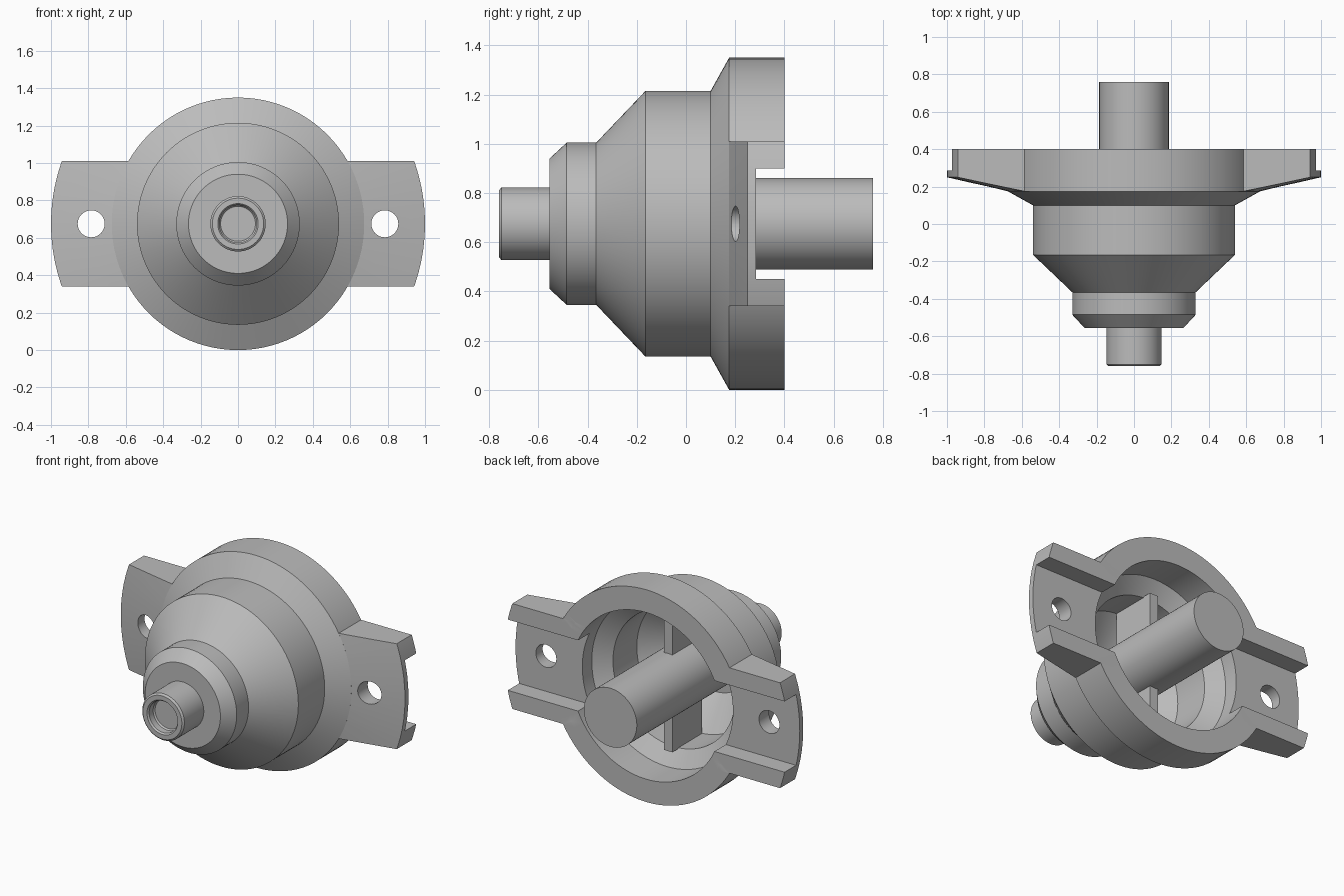
import bpy, bmesh, math
from mathutils import Matrix, Vector

AXIS_Z = 0.675
SEGMENTS = 96

old = bpy.data.objects.get("Cube")
if old:
    bpy.data.objects.remove(old, do_unlink=True)

grey = bpy.data.materials.new("plain grey")
grey.use_nodes = True
grey.diffuse_color = (0.5, 0.5, 0.5, 1)
grey.node_tree.nodes["Principled BSDF"].inputs["Base Color"].default_value = grey.diffuse_color


def make_object(name, bm):
    bmesh.ops.recalc_face_normals(bm, faces=bm.faces)
    mesh = bpy.data.meshes.new(name)
    bm.to_mesh(mesh)
    bm.free()
    mesh.materials.append(grey)
    obj = bpy.data.objects.new(name, mesh)
    bpy.context.collection.objects.link(obj)
    return obj


def lathe(name, profile, closed=False):
    """Turn a (radius, y) profile around the main axis."""
    bm = bmesh.new()
    verts = [bm.verts.new((r, y, AXIS_Z)) for r, y in profile]
    edges = [bm.edges.new(pair) for pair in zip(verts, verts[1:])]
    if closed:
        edges.append(bm.edges.new((verts[-1], verts[0])))
    bmesh.ops.spin(bm, geom=verts + edges, cent=(0, 0, AXIS_Z), axis=(0, 1, 0),
                   angle=math.tau, steps=SEGMENTS, use_merge=False)
    bmesh.ops.remove_doubles(bm, verts=bm.verts, dist=0.0001)
    return make_object(name, bm)


def box(name, center, size):
    bm = bmesh.new()
    bmesh.ops.create_cube(bm, size=1, matrix=Matrix.Translation(center)
                          @ Matrix.Diagonal(Vector(size).to_4d()))
    return make_object(name, bm)


def combine(target, tool, operation):
    """Apply a boolean and discard the tool."""
    mod = target.modifiers.new(operation.lower(), "BOOLEAN")
    mod.object, mod.operation, mod.solver = tool, operation, "EXACT"
    graph = bpy.context.evaluated_depsgraph_get()
    mesh = bpy.data.meshes.new_from_object(target.evaluated_get(graph))
    target.modifiers.clear()
    target.data = mesh
    bpy.data.objects.remove(tool, do_unlink=True)


# Stepped housing, with a bored nozzle in front and an open cavity behind
housing = lathe("housing", [
    (0, -0.70), (0.093, -0.70), (0.10, -0.71), (0.10, -0.75), (0.108, -0.76),
    (0.137, -0.76), (0.148, -0.75), (0.148, -0.555),
    (0.265, -0.555), (0.33, -0.485), (0.33, -0.365),
    (0.54, -0.165), (0.54, 0.10), (0.675, 0.175), (0.675, 0.40),
    (0.53, 0.40), (0.53, 0.19), (0.43, 0.12), (0.43, -0.12),
    (0.24, -0.30), (0, -0.30)])

# Two mounting ears: a shallow cone trimmed to a band
ears = lathe("mounting_ears",
             [(0.60, 0.158), (1.0, 0.25), (1.0, 0.40), (0.60, 0.40)], closed=True)
combine(ears, box("band", (0, 0.3, AXIS_Z), (2.2, 0.6, 0.67)), "INTERSECT")
combine(housing, ears, "UNION")

# Channel across the back leaves a rail along each ear edge
combine(housing, box("channel", (0, 0.385, AXIS_Z), (2.2, 0.2, 0.45)), "DIFFERENCE")

# Bolt holes
for side in (-1, 1):
    bm = bmesh.new()
    bmesh.ops.create_cone(bm, cap_ends=True, segments=48, radius1=0.072, radius2=0.072, depth=0.6,
                          matrix=Matrix.Translation((side * 0.785, 0.25, AXIS_Z))
                          @ Matrix.Rotation(math.pi / 2, 4, "X"))
    combine(housing, make_object("bolt_hole", bm), "DIFFERENCE")

# Shaft out of the back, held by a thin upright web
shaft = lathe("shaft", [(0, -0.32), (0.186, -0.32), (0.186, 0.76), (0, 0.76)])
web = box("support_web", (0, 0.03, AXIS_Z), (0.06, 0.30, 0.87))

# Smooth the turned surfaces, keep their edges crisp
for obj in (housing, shaft):
    bpy.ops.object.select_all(action="DESELECT")
    obj.select_set(True)
    bpy.context.view_layer.objects.active = obj
    bpy.ops.object.shade_smooth_by_angle(angle=math.radians(20))
